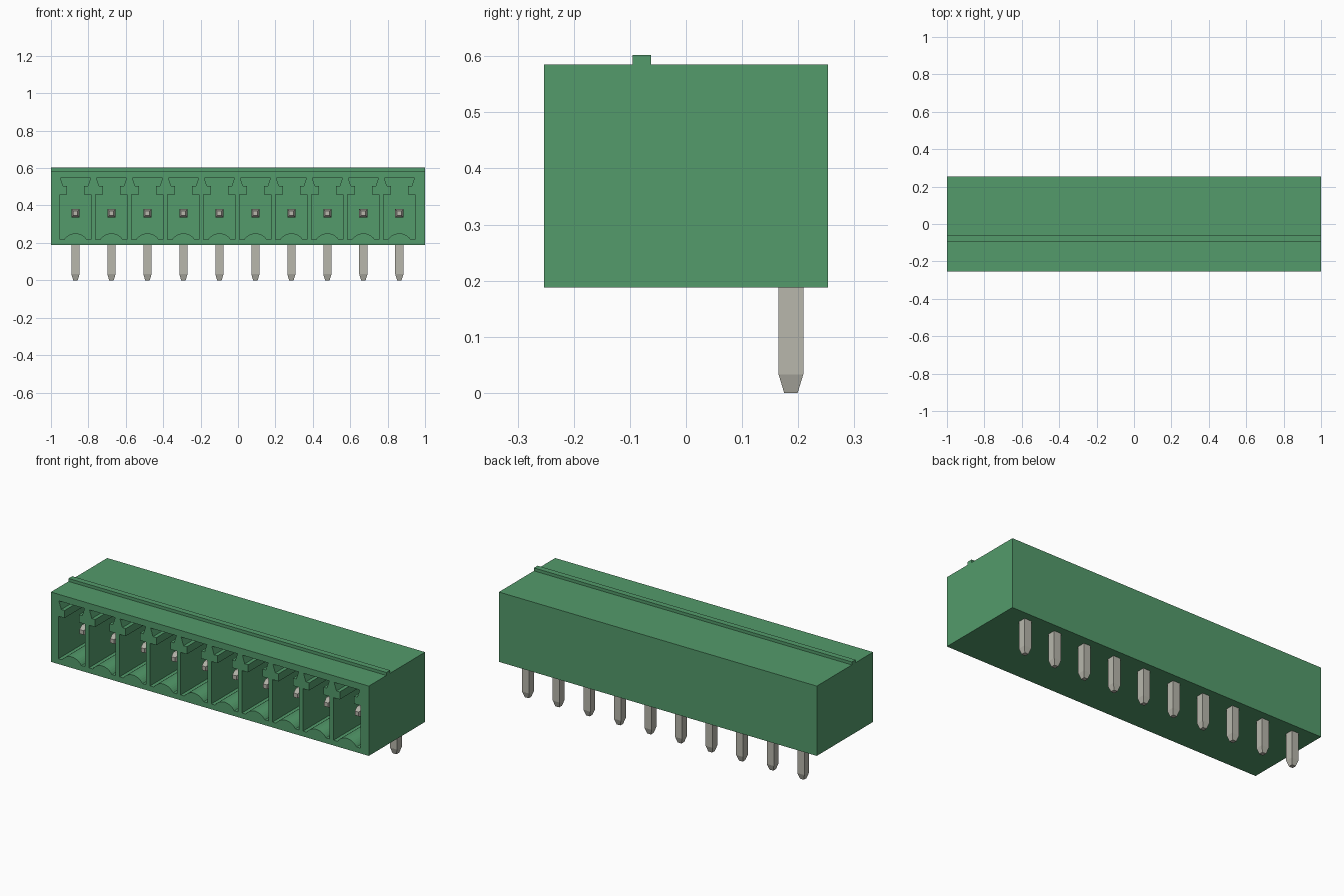
import bpy
import bmesh
import math

cube = bpy.data.objects.get("Cube")
if cube:
    bpy.data.objects.remove(cube, do_unlink=True)

PITCH = 0.1924
FIRST_X = -0.869
COUNT = 10
CENTRES = [FIRST_X + i * PITCH for i in range(COUNT)]


def material(name, rgb):
    m = bpy.data.materials.new(name)
    m.use_nodes = True
    m.diffuse_color = (*rgb, 1)
    m.node_tree.nodes["Principled BSDF"].inputs["Base Color"].default_value = (*rgb, 1)
    return m


def loft(bm, rings):
    """Skin a run of equal-sized vertex rings and cap both ends."""
    rows = [[bm.verts.new(p) for p in ring] for ring in rings]
    n = len(rows[0])
    for a, b in zip(rows, rows[1:]):
        for i in range(n):
            j = (i + 1) % n
            bm.faces.new((a[i], a[j], b[j], b[i]))
    bm.faces.new(rows[0][::-1])
    bm.faces.new(rows[-1])


def make_mesh(name, bm, mat):
    bmesh.ops.recalc_face_normals(bm, faces=bm.faces)
    mesh = bpy.data.meshes.new(name)
    bm.to_mesh(mesh)
    bm.free()
    mesh.materials.append(mat)
    return mesh


def add_object(name, mesh):
    ob = bpy.data.objects.new(name, mesh)
    bpy.context.collection.objects.link(ob)
    return ob


green = material("green plastic", (0.087, 0.328, 0.147))
metal = material("tin metal", (0.479, 0.474, 0.413))

# Housing: side profile with the long top rib, extruded along x
side = [(-0.253, 0.188), (0.253, 0.188), (0.253, 0.585), (-0.062, 0.585),
        (-0.062, 0.602), (-0.095, 0.602), (-0.095, 0.585), (-0.253, 0.585)]
bm = bmesh.new()
loft(bm, [[(x, y, z) for y, z in side] for x in (-1, 1)])
housing = add_object("housing", make_mesh("housing", bm, green))

# Socket outline: half profile with keyed top and arched floor, mirrored in x
R, ARC = 0.072, math.radians(57)
arch = [(R * math.sin(a), 0.251 - R + R * math.cos(a))
        for a in (ARC * k / 6 for k in range(7))]
half = arch + [(0.084, arch[-1][1]), (0.084, 0.46), (0.045, 0.46),
               (0.045, 0.503), (0.066, 0.503), (0.081, 0.548)]
outline = half + [(-x, z) for x, z in reversed(half[1:])]

bm = bmesh.new()
for cx in CENTRES:
    loft(bm, [[(cx + x, y, z) for x, z in outline] for y in (-0.3, 0.1)])
cutter = add_object("socket_cutter", make_mesh("socket_cutter", bm, green))
cutter.hide_render = True

# Cut the sockets, then drop the cutter
cut = housing.modifiers.new("sockets", "BOOLEAN")
cut.operation = "DIFFERENCE"
cut.solver = "EXACT"
cut.object = cutter
bpy.context.view_layer.objects.active = housing
housing.select_set(True)
bpy.ops.object.modifier_apply(modifier=cut.name)
bpy.data.objects.remove(cutter, do_unlink=True)

# Bent square pin with tapered ends: (half width, outer yz, inner yz)
stations = [
    (0.012, (-0.165, 0.370), (-0.165, 0.346)),
    (0.022, (-0.132, 0.380), (-0.132, 0.336)),
    (0.022, (0.209, 0.380), (0.165, 0.336)),
    (0.022, (0.209, 0.033), (0.165, 0.033)),
    (0.012, (0.199, 0.0), (0.175, 0.0)),
]
bm = bmesh.new()
loft(bm, [[(-w, *o), (w, *o), (w, *i), (-w, *i)] for w, o, i in stations])
pin_mesh = make_mesh("pin", bm, metal)
for n, cx in enumerate(CENTRES, 1):
    add_object(f"pin_{n}", pin_mesh).location.x = cx
